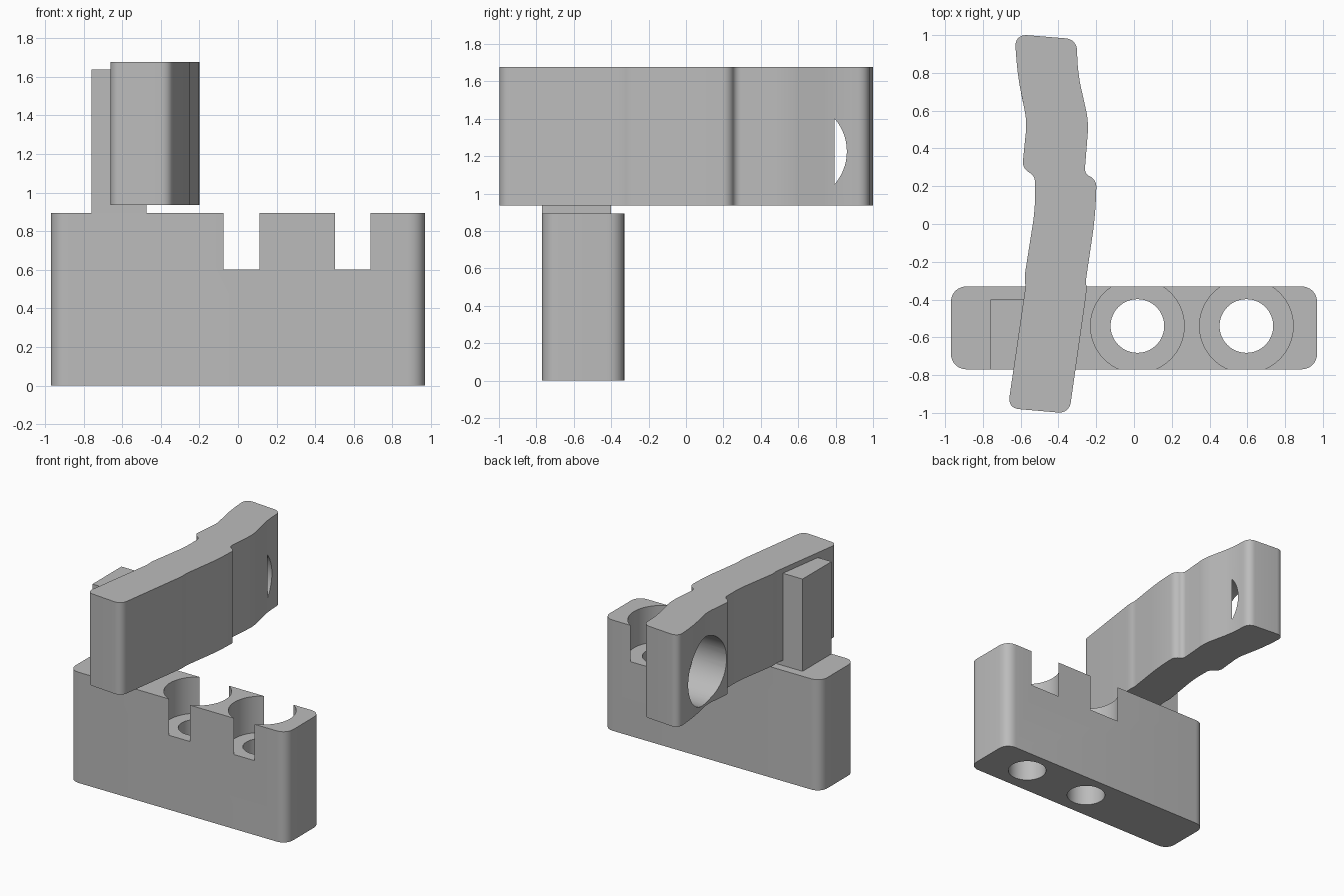
import bpy, bmesh, math
from mathutils import Vector

if "Cube" in bpy.data.objects:
    bpy.data.objects.remove(bpy.data.objects["Cube"])

grey = bpy.data.materials.new("plain grey")
grey.diffuse_color = (0.5, 0.5, 0.5, 1)
grey.use_nodes = True
grey.node_tree.nodes["Principled BSDF"].inputs["Base Color"].default_value = grey.diffuse_color


def fillet(points, steps=8):
    """Round each (x, y, setback) corner with a short curve."""
    out = []
    for i, (x, y, d) in enumerate(points):
        p = Vector((x, y))
        if d == 0:
            out.append(p)
            continue
        q = Vector(points[i - 1][:2])
        r = Vector(points[(i + 1) % len(points)][:2])
        a = p + (q - p).normalized() * d
        b = p + (r - p).normalized() * d
        for k in range(steps + 1):
            t = k / steps
            w = 0.85  # rational weight, close to an arc
            c0, c1, c2 = (1 - t) ** 2, 2 * w * t * (1 - t), t * t
            out.append((a * c0 + p * c1 + b * c2) / (c0 + c1 + c2))
    return out


def extrude(name, points, z0, z1):
    """Upright prism from a counter-clockwise outline."""
    bm = bmesh.new()
    face = bm.faces.new([bm.verts.new((p.x, p.y, z0)) for p in fillet(points)])
    top = bmesh.ops.extrude_face_region(bm, geom=[face])["geom"]
    bmesh.ops.translate(bm, vec=(0, 0, z1 - z0),
                        verts=[v for v in top if isinstance(v, bmesh.types.BMVert)])
    bmesh.ops.recalc_face_normals(bm, faces=bm.faces)
    me = bpy.data.meshes.new(name)
    bm.to_mesh(me)
    bm.free()
    me.materials.append(grey)
    ob = bpy.data.objects.new(name, me)
    bpy.context.collection.objects.link(ob)
    return ob


def rect(x0, x1, y0, y1, d):
    return [(x0, y0, d), (x1, y0, d), (x1, y1, d), (x0, y1, d)]


def drill(ob, centre, radius, depth, rot=(0, 0, 0)):
    """Cut a cylinder out of a part."""
    bpy.ops.mesh.primitive_cylinder_add(vertices=64, radius=radius, depth=depth,
                                        location=centre, rotation=rot)
    cutter = bpy.context.object
    cutter.hide_render = True
    cutter.data.materials.append(grey)
    mod = ob.modifiers.new("hole", 'BOOLEAN')
    mod.operation, mod.solver, mod.object = 'DIFFERENCE', 'EXACT', cutter
    bpy.context.view_layer.objects.active = ob
    bpy.ops.object.modifier_apply(modifier=mod.name)
    bpy.data.objects.remove(cutter)


# Base block with two counterbored screw holes
base = extrude("base_block", rect(-0.97, 0.97, -0.77, -0.33, 0.09), 0, 0.893)
for x in (0.018, 0.595):
    drill(base, (x, -0.54, 1.1), 0.248, 1.0)
    drill(base, (x, -0.54, 0.45), 0.142, 2.0)

# Post joining the base to the arm
post = extrude("post", rect(-0.76, -0.475, -0.77, -0.40, 0), 0.893, 1.637)

# Wavy arm, outline seen from the top
arm = extrude("arm", [
    (-0.668, -0.975, 0.06), (-0.343, -1.003, 0.06),
    (-0.25, -0.35, 0.03), (-0.255, -0.30, 0.02), (-0.205, 0.04, 0.10),
    (-0.198, 0.235, 0.04), (-0.262, 0.265, 0.03), (-0.24, 0.54, 0.06),
    (-0.298, 0.80, 0.08), (-0.303, 0.978, 0.06),
    (-0.633, 1.005, 0.07), (-0.615, 0.78, 0.08), (-0.567, 0.54, 0.05),
    (-0.592, 0.295, 0.04), (-0.525, 0.255, 0.03), (-0.523, 0.08, 0.08),
    (-0.58, -0.28, 0.025), (-0.574, -0.33, 0.02)], 0.935, 1.677)

# Flat-bottomed side hole that just breaks through the slanted right face
drill(arm, (-0.793, 0.592, 1.225), 0.268, 1.0, (0, math.pi / 2, 0))

# Smooth the rounded faces, keep edges crisp
bpy.ops.object.select_all(action='DESELECT')
for ob in (base, post, arm):
    ob.select_set(True)
bpy.context.view_layer.objects.active = base
bpy.ops.object.shade_smooth_by_angle(angle=math.radians(30))
